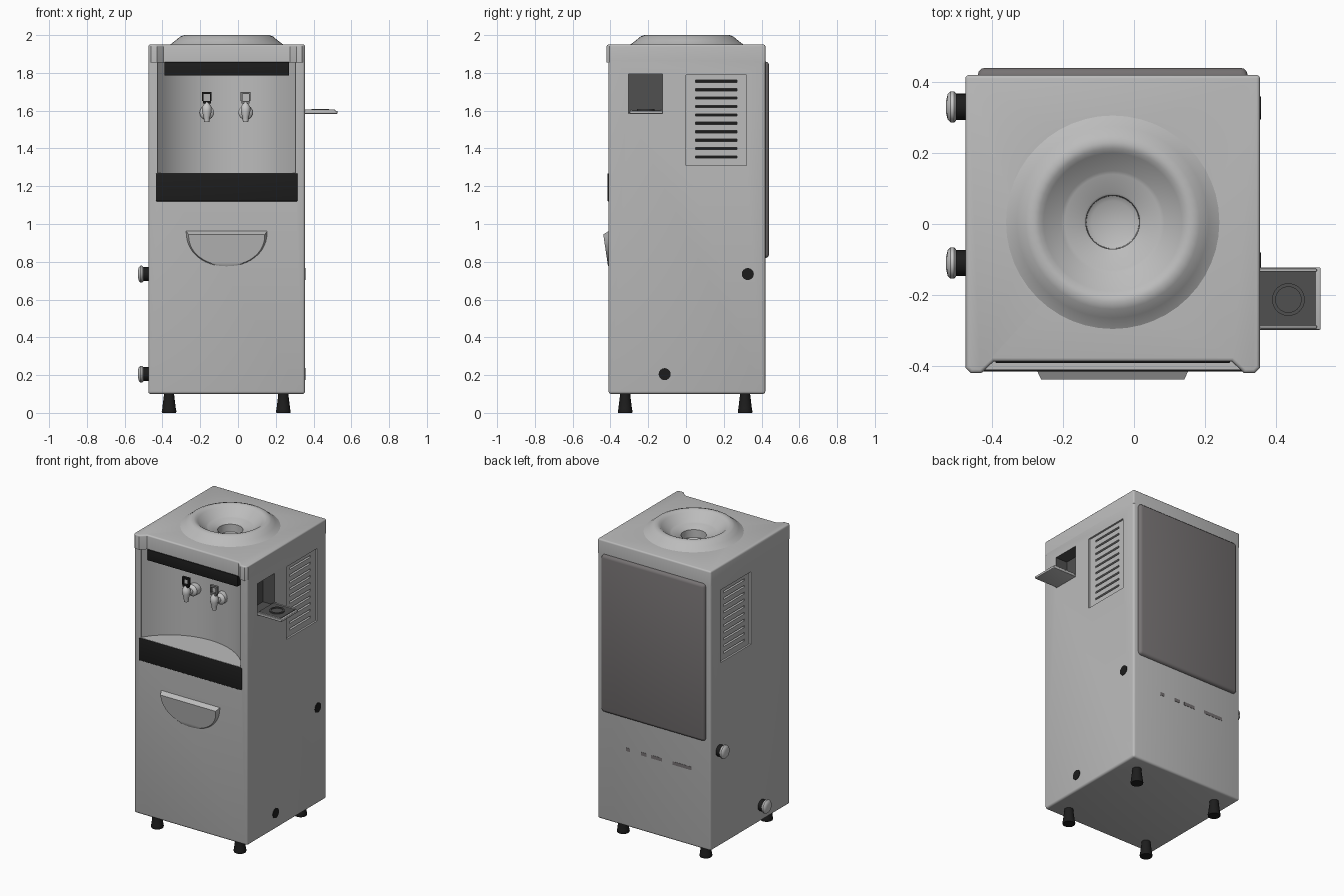
import bpy, bmesh, math
from mathutils import Matrix, Vector

if "Cube" in bpy.data.objects:
    bpy.data.objects.remove(bpy.data.objects["Cube"])

CX = -0.06  # cabinet centre line


def mat(name, v):
    m = bpy.data.materials.new(name)
    m.diffuse_color = (*v, 1)
    m.use_nodes = True
    m.node_tree.nodes["Principled BSDF"].inputs["Base Color"].default_value = m.diffuse_color
    return m


BODY = mat("cabinet grey", (0.5, 0.5, 0.5))
BLACK = mat("black plastic", (0.012, 0.012, 0.012))
PANEL = mat("back panel grey", (0.18, 0.168, 0.17))
NICHE = mat("niche dark grey", (0.08, 0.08, 0.08))
TAP = mat("tap light grey", (0.58, 0.58, 0.58))
LEVER = mat("lever grey", (0.2, 0.2, 0.2))


def finish(name, bm, m, smooth=True):
    bmesh.ops.recalc_face_normals(bm, faces=bm.faces)
    me = bpy.data.meshes.new(name)
    bm.to_mesh(me)
    bm.free()
    o = bpy.data.objects.new(name, me)
    bpy.context.collection.objects.link(o)
    if m:
        me.materials.append(m)
    if smooth:
        shade(o)
    return o


def shade(o):
    bpy.ops.object.select_all(action='DESELECT')
    o.select_set(True)
    bpy.context.view_layer.objects.active = o
    bpy.ops.object.shade_smooth_by_angle(angle=math.radians(35))


def add_box(bm, lo, hi):
    lo, hi = Vector(lo), Vector(hi)
    mx = Matrix.Translation((lo + hi) / 2) @ Matrix.Diagonal((*(hi - lo), 1))
    bmesh.ops.create_cube(bm, size=1, matrix=mx)


def add_prism(bm, pts, z0, z1):
    f = bm.faces.new([bm.verts.new((x, y, z0)) for x, y in pts])
    ext = bmesh.ops.extrude_face_region(bm, geom=[f])['geom']
    bmesh.ops.translate(bm, vec=(0, 0, z1 - z0),
                        verts=[v for v in ext if isinstance(v, bmesh.types.BMVert)])


def bevel(bm, w, keep=lambda e: True, seg=3):
    bmesh.ops.bevel(bm, geom=[e for e in bm.edges if keep(e)], offset=w,
                    segments=seg, profile=0.5, affect='EDGES', clamp_overlap=True)


def box(name, lo, hi, m, w=0.0):
    bm = bmesh.new()
    add_box(bm, lo, hi)
    if w:
        bevel(bm, w)
    return finish(name, bm, m)


def lathe(name, prof, m, loc, axis='Z', n=32):
    """Revolve (radius, height) points; ends with radius 0 close up."""
    bm = bmesh.new()
    vs = [bm.verts.new((r, 0, z)) for r, z in prof]
    es = [bm.edges.new(p) for p in zip(vs, vs[1:])]
    bmesh.ops.spin(bm, geom=vs + es, axis=(0, 0, 1), cent=(0, 0, 0),
                   angle=math.tau, steps=n, use_duplicate=False)
    bmesh.ops.remove_doubles(bm, verts=bm.verts, dist=1e-5)
    rot = {'Z': Matrix(), '-X': Matrix.Rotation(-math.pi / 2, 4, 'Y'),
           '-Y': Matrix.Rotation(math.pi / 2, 4, 'X')}[axis]
    bmesh.ops.transform(bm, matrix=Matrix.Translation(loc) @ rot, verts=bm.verts)
    return finish(name, bm, m)


def cut(o, bm):
    c = finish("cutter", bm, None, False)
    c.hide_render = True
    md = o.modifiers.new("cut", 'BOOLEAN')
    md.operation, md.solver, md.object = 'DIFFERENCE', 'EXACT', c
    bpy.ops.object.select_all(action='DESELECT')
    bpy.context.view_layer.objects.active = o
    o.select_set(True)
    bpy.ops.object.modifier_apply(modifier=md.name)
    bpy.data.objects.remove(c)


# cabinet body
bm = bmesh.new()
add_box(bm, (-0.475, -0.41, 0.10), (0.355, 0.42, 1.86))
bevel(bm, 0.014, lambda e: not all(v.co.z > 1.8 for v in e.verts))
body = finish("cabinet", bm, BODY, False)

# curved tap alcove, side vent recesses and cup niche
bm = bmesh.new()
R, half = 0.433, math.asin(0.365 / 0.433)
arc = [(CX + R * math.sin(a), -0.20 - R + R * math.cos(a))
       for a in [half - 2 * half * i / 14 for i in range(15)]]
add_prism(bm, [(CX - 0.365, -0.5), (CX + 0.365, -0.5)] + arc, 1.27, 1.9)
for s in (-1, 1):
    xs = sorted((CX + s * 0.403, CX + s * 0.45))
    add_box(bm, (xs[0], 0.0, 1.31), (xs[1], 0.32, 1.79))
add_box(bm, (0.27, -0.305, 1.585), (0.40, -0.125, 1.795))
cut(body, bm)

# vent slots
bm = bmesh.new()
for s in (-1, 1):
    xs = sorted((CX + s * 0.37, CX + s * 0.45))
    for i in range(10):
        z = 1.355 + i * 0.0445
        add_box(bm, (xs[0], 0.05, z - 0.006), (xs[1], 0.27, z + 0.006))
cut(body, bm)
body.data.materials.append(NICHE)
body.data.materials.append(BLACK)
for p in body.data.polygons:
    c = p.center
    if 0.26 < c.x < 0.353 and -0.31 < c.y < -0.12 and 1.58 < c.z < 1.8:
        p.material_index = 1
    elif abs(abs(c.x - CX) - 0.37) < 0.003 and 0.04 < c.y < 0.28 and 1.3 < c.z < 1.8:
        p.material_index = 2
shade(body)

# top cover with a shallow front scoop and bottle opening
bm = bmesh.new()
side = [(0.415, 0.42), (0.415, -0.405), (0.40, -0.42), (0.37, -0.42), (0.335, -0.387)]
add_prism(bm, [(CX + x, y) for x, y in side] + [(CX - x, y) for x, y in side[::-1]], 1.855, 1.95)
bevel(bm, 0.01, lambda e: all(v.co.z > 1.9 for v in e.verts)
      or (abs(e.verts[0].co.z - e.verts[1].co.z) > 0.05 and e.verts[0].co.y > 0))
cover = finish("top_cover", bm, BODY, False)
bm = bmesh.new()
bmesh.ops.create_cone(bm, cap_ends=True, segments=48, radius1=0.25, radius2=0.25, depth=0.4,
                      matrix=Matrix.Translation((CX, 0.005, 1.95)))
cut(cover, bm)
shade(cover)

# bottle seat
lathe("bottle_seat", [(0.31, 1.945), (0.295, 1.953), (0.27, 1.972), (0.245, 1.993), (0.225, 2.0),
                      (0.208, 1.996), (0.195, 1.985), (0.145, 1.945), (0.135, 1.94), (0.082, 1.93),
                      (0.076, 1.925), (0.074, 1.875), (0.06, 1.866), (0, 1.864)],
      BODY, (CX, 0.005, 0), n=48)

# black strip above the taps, drip tray front
box("control_strip", (-0.39, -0.392, 1.785), (0.27, -0.35, 1.857), BLACK, 0.003)
box("drip_tray", (-0.435, -0.416, 1.12), (0.315, -0.395, 1.268), BLACK, 0.005)

# scoop-shaped door handle
bm = bmesh.new()
rings = []
for k, (sc, top) in enumerate([(1.0, 0.965), (0.93, 0.945)]):
    ring = []
    for i in range(25):
        a = math.pi * i / 24
        x = CX + 0.217 * sc * math.cos(a)
        z = top - (0.195 if k == 0 else 0.165) * math.sin(a) ** 0.9
        y = -0.405 if k == 0 else -0.438 + (0.945 - z) * 0.15
        ring.append(bm.verts.new((x, y, z)))
    rings.append(ring)
for i in range(25):
    j = (i + 1) % 25
    bm.faces.new((rings[0][i], rings[0][j], rings[1][j], rings[1][i]))
bm.faces.new(rings[1])
bm.faces.new(rings[0][::-1])
finish("door_handle", bm, BODY)

# taps with loop levers
for nm, x, lm in (("left", -0.165, BLACK), ("right", 0.04, LEVER)):
    lathe(nm + "_tap_base", [(0, -0.03), (0.038, -0.03), (0.038, 0.012), (0.03, 0.022), (0.017, 0.026),
                             (0.017, 0.075), (0, 0.08)], TAP, (x, -0.235, 1.59), '-Y', 24)
    lathe(nm + "_tap_nozzle", [(0, -0.055), (0.014, -0.055), (0.017, -0.03), (0.025, 0.0), (0.025, 0.025),
                               (0.016, 0.038), (0.01, 0.05), (0, 0.05)], TAP, (x, -0.305, 1.595), 'Z', 20)
    bm = bmesh.new()
    for s in (-1, 1):
        xs = sorted((x + s * 0.017, x + s * 0.026))
        add_box(bm, (xs[0], -0.315, 1.65), (xs[1], -0.297, 1.70))
    add_box(bm, (x - 0.026, -0.315, 1.688), (x + 0.026, -0.297, 1.70))
    add_box(bm, (x - 0.021, -0.315, 1.637), (x + 0.021, -0.297, 1.652))
    finish(nm + "_tap_lever", bm, lm)

# fold-down cup holder on the right side
box("cup_holder", (0.345, -0.298, 1.583), (0.526, -0.122, 1.599), BODY, 0.004)
box("cup_holder_lining", (0.35, -0.286, 1.594), (0.513, -0.134, 1.602), NICHE)
lathe("cup_ring", [(0.036, 0.0), (0.036, 0.008), (0.046, 0.008), (0.046, 0.0)], NICHE,
      (0.435, -0.213, 1.601))
lathe("cup_recess", [(0, 0.002), (0.036, 0.002), (0.036, 0)], NICHE, (0.435, -0.213, 1.601))
for y in (-0.29, -0.13):
    box("cup_holder_rail", (0.355, y - 0.004, 1.597), (0.515, y + 0.004, 1.606), BODY, 0.002)

# rear panel and small rear marks
box("back_panel", (-0.44, 0.40, 0.82), (0.32, 0.44, 1.86), PANEL, 0.022)
for x, w in ((0.13, 0.03), (0.015, 0.04), (-0.08, 0.08), (-0.265, 0.14)):
    box("rear_mark", (x - w / 2, 0.418, 0.60), (x + w / 2, 0.4215, 0.622), PANEL)

# drain knobs on the left, with their black ends showing on the right
for y, z in ((0.33, 0.735), (-0.11, 0.205)):
    lathe("knob_stem", [(0, -0.02), (0.037, -0.02), (0.037, 0.03), (0, 0.03)], BLACK,
          (-0.475, y, z), '-X', 24)
    lathe("knob_cap", [(0, 0.026), (0.038, 0.026), (0.044, 0.032), (0.044, 0.042), (0.036, 0.05),
                       (0.02, 0.054), (0, 0.055)], TAP, (-0.475, y, z), '-X', 24)
    lathe("side_plug", [(0, -0.003), (0.032, -0.003), (0.032, 0.02), (0, 0.02)], BLACK,
          (0.355, y - 0.003, z), '-X', 16)

# feet
for x in (-0.365, 0.24):
    for y in (-0.322, 0.313):
        lathe("foot", [(0, 0), (0.037, 0), (0.039, 0.008), (0.036, 0.022), (0.027, 0.095),
                       (0.027, 0.105), (0, 0.105)], BLACK, (x, y, 0), 'Z', 20)
